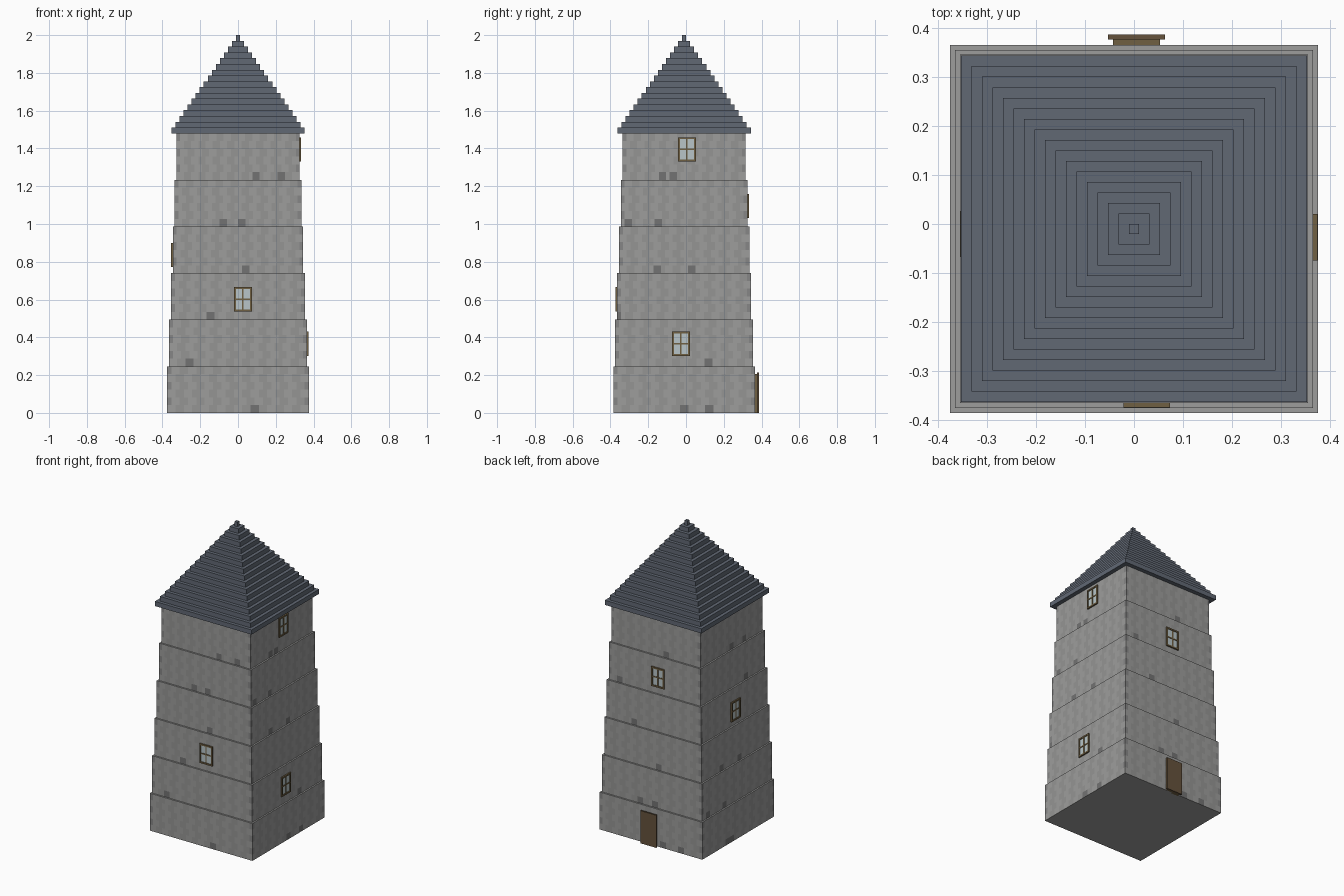
import bpy, bmesh
from math import pi
from mathutils import Matrix, Vector

if "Cube" in bpy.data.objects:
    bpy.data.objects.remove(bpy.data.objects["Cube"])

CY = -0.01            # tower axis sits slightly forward of the door
TIER_H = 1.48 / 6


def mat(name, rgb):
    m = bpy.data.materials.new(name)
    m.diffuse_color = (*rgb, 1)
    m.use_nodes = True
    m.node_tree.nodes["Principled BSDF"].inputs["Base Color"].default_value = m.diffuse_color
    return m


STONE = [mat("stone_light", (.34, .34, .335)), mat("stone_mid", (.30, .30, .295)),
         mat("stone_quoin", (.24, .24, .24)), mat("stone_dark", (.17, .17, .17))]
ROOF = mat("slate", (.12, .14, .175))
WOOD = mat("frame_wood", (.16, .115, .055))
DOOR = mat("door_wood", (.13, .085, .045))
GLASS = mat("glass", (.48, .56, .58))


def finish(name, bm, mats):
    bmesh.ops.recalc_face_normals(bm, faces=bm.faces)
    me = bpy.data.meshes.new(name)
    bm.to_mesh(me)
    bm.free()
    for m in mats:
        me.materials.append(m)
    ob = bpy.data.objects.new(name, me)
    bpy.context.collection.objects.link(ob)
    return ob


def add_box(bm, lo, hi):
    lo, hi = Vector(lo), Vector(hi)
    m = Matrix.Translation((lo + hi) / 2) @ Matrix.Diagonal((*(hi - lo), 1))
    bmesh.ops.create_cube(bm, size=1, matrix=m)


def wall_matrix(side):
    # side 0 front, 1 right, 2 back, 3 left
    return Matrix.Translation((0, CY, 0)) @ Matrix.Rotation(side * pi / 2, 4, 'Z')


def half(tier):
    return .375 - .01 * tier


# Odd dark stones along the foot of each tier: position along the wall
FRONT = [[.08], [-.25], [-.14], [.05], [-.08, .02], [.09, .23]]
RIGHT = [[0, .14], [.13], [-.35], [-.15, .05], [-.29, -.13], [-.12, -.06]]
DARK = [FRONT, RIGHT, FRONT[::-1], RIGHT[::-1]]


# Stone tiers: flat walls divided into staggered blocks by colour only
def tier(t, cols=34, rows=6):
    bm = bmesh.new()
    h, z0 = half(t), t * TIER_H
    rings = []
    for r in range(rows + 1):
        z = z0 + TIER_H * r / rows
        rings.append([bm.verts.new(wall_matrix(s) @ Vector((-h + 2 * h * c / cols, -h, z)))
                      for s in range(4) for c in range(cols)])
    n = 4 * cols
    for r in range(rows):
        for i in range(n):
            j = (i + 1) % n
            f = bm.faces.new((rings[r][i], rings[r][j], rings[r + 1][j], rings[r + 1][i]))
            s, c = divmod(i, cols)
            u = -h + 2 * h * (c + .5) / cols
            f.material_index = ((c + r % 2) // 2 + r) % 2
            if r % 2 and (c < 1 or c >= cols - 1):
                f.material_index = 2
            if r == 0 and any(abs(u - d) < h * 2 / cols for d in DARK[s][t]):
                f.material_index = 3
    bm.faces.new(rings[0][::-1])
    bm.faces.new(rings[-1])
    finish(f"wall_tier_{t + 1}", bm, STONE)


for t in range(6):
    tier(t)

# Stepped pyramid roof
bm = bmesh.new()
STEP = .52 / 17
for i in range(17):
    w = .353 - .02143 * i
    z = 1.48 + i * STEP
    add_box(bm, (-w, CY - w, z), (w, CY + w, z + STEP))
finish("stepped_roof", bm, [ROOF])


# Windows: glass pane with a frame and cross bars
def window(side, t, u, z):
    y, w, hh, b = -half(t), .047, .064, .010
    fr = bmesh.new()
    o = y - .009
    for s in (-1, 1):
        a, c = sorted((u + s * w, u + s * (w - b)))
        add_box(fr, (a, o, z - hh), (c, y + .005, z + hh))
        a, c = sorted((z + s * hh, z + s * (hh - b)))
        add_box(fr, (u - w + b, o, a), (u + w - b, y + .005, c))
    add_box(fr, (u - .004, o + .002, z - hh + b), (u + .004, y, z + hh - b))
    add_box(fr, (u - w + b, o + .002, z - .004), (u + w - b, y, z + .004))
    gl = bmesh.new()
    add_box(gl, (u - w + b, y - .004, z - hh + b), (u + w - b, y + .005, z + hh - b))
    for name, b_, m in (("window_frame", fr, WOOD), ("window_glass", gl, GLASS)):
        bmesh.ops.transform(b_, matrix=wall_matrix(side), verts=b_.verts)
        finish(name, b_, [m])


for spec in ((0, 2, .026, .602), (1, 1, -.017, .366), (1, 5, .015, 1.395),
             (2, 4, .025, 1.095), (3, 3, .01, .836)):
    window(*spec)

# Back door: narrow backing with a wider leaf in front
bm = bmesh.new()
add_box(bm, (-.043, .355, 0), (.053, .376, .205))
finish("door_backing", bm, [WOOD])
bm = bmesh.new()
add_box(bm, (-.053, .376, 0), (.063, .386, .215))
finish("door_leaf", bm, [DOOR])
